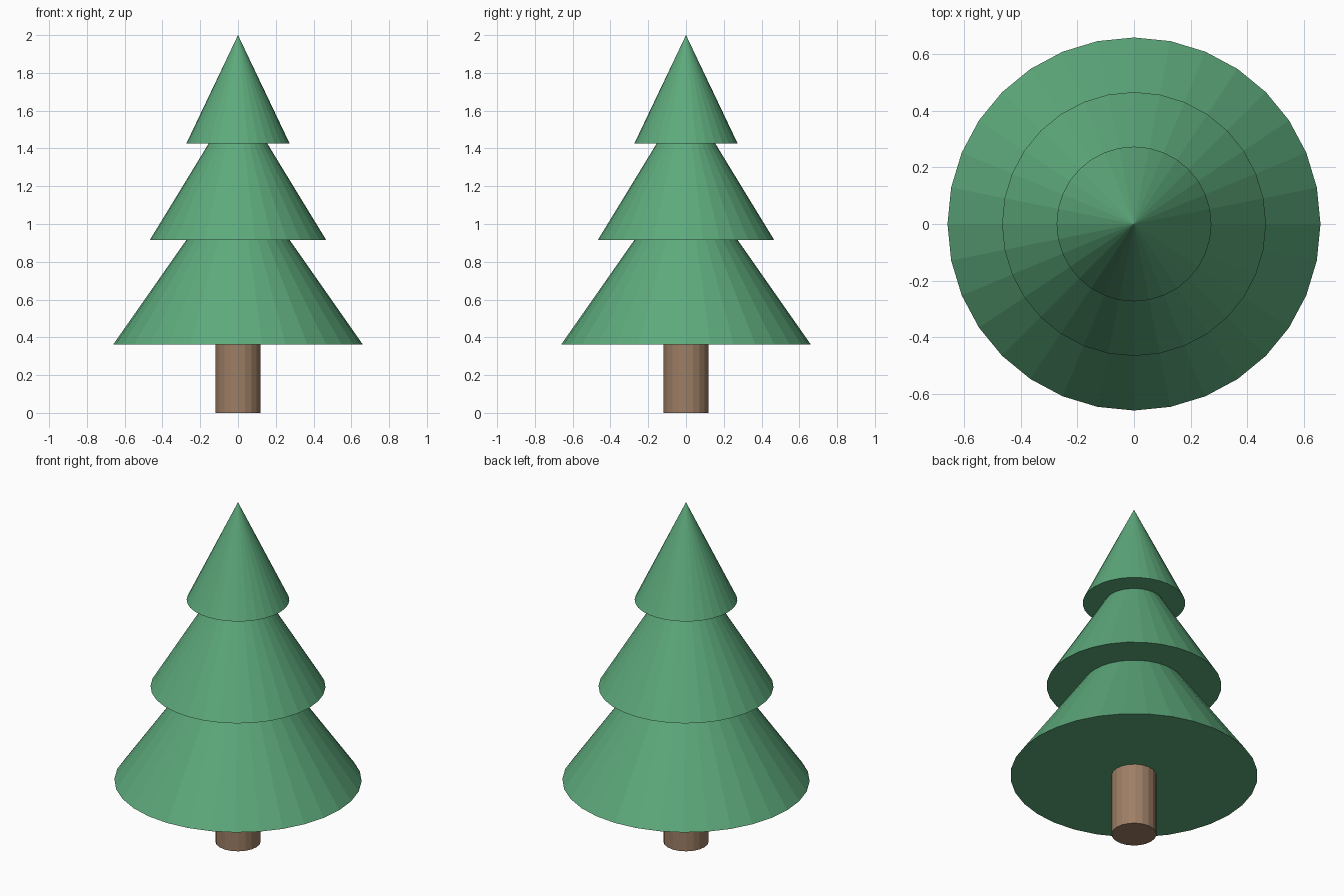
import bpy

if "Cube" in bpy.data.objects:
    bpy.data.objects.remove(bpy.data.objects["Cube"])


def material(name, color):
    mat = bpy.data.materials.new(name)
    mat.diffuse_color = color
    mat.use_nodes = True
    mat.node_tree.nodes["Principled BSDF"].inputs["Base Color"].default_value = mat.diffuse_color
    return mat


leaf = material("leaf_green", (0.11, 0.40, 0.20, 1))
bark = material("bark_brown", (0.34, 0.21, 0.13, 1))

# Foliage tiers: name, base height, base radius, apex height
tiers = [
    ("lower_foliage", 0.363, 0.66, 1.306),
    ("middle_foliage", 0.915, 0.467, 1.68),
    ("top_foliage", 1.425, 0.274, 2.0),
]
for name, base, radius, apex in tiers:
    bpy.ops.mesh.primitive_cone_add(vertices=32, radius1=radius, radius2=0,
                                    depth=apex - base, location=(0, 0, (base + apex) / 2))
    cone = bpy.context.object
    cone.name = name
    cone.data.materials.append(leaf)

# Trunk, its top tucked just inside the lowest tier
trunk_height = 0.38
bpy.ops.mesh.primitive_cylinder_add(vertices=20, radius=0.12, depth=trunk_height,
                                    location=(0, 0, trunk_height / 2))
trunk = bpy.context.object
trunk.name = "trunk"
trunk.data.materials.append(bark)
